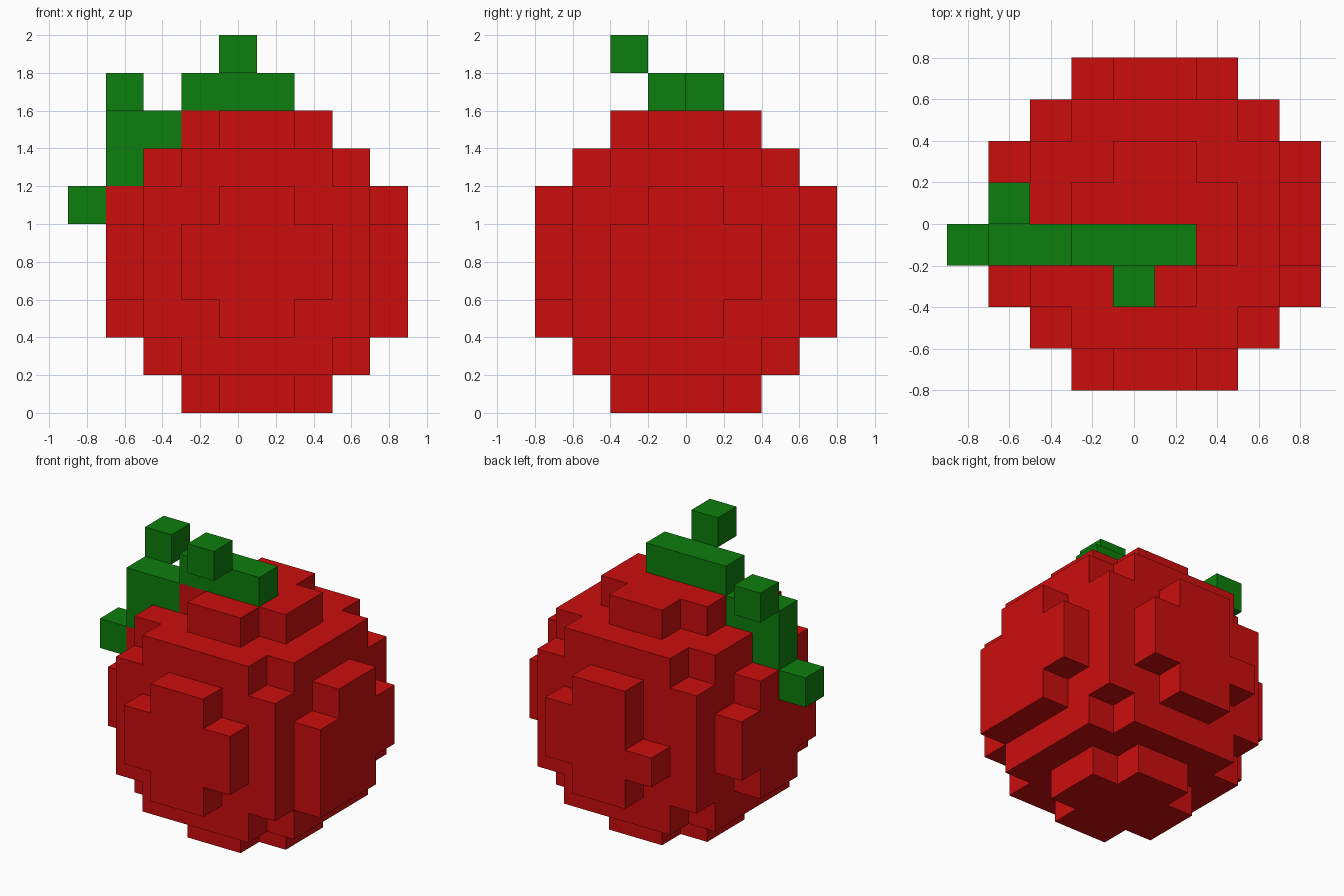
import bpy, bmesh
from mathutils import Vector

if "Cube" in bpy.data.objects:
    bpy.data.objects.remove(bpy.data.objects["Cube"])

S = 0.2                               # block size
ORIGIN = Vector((-0.7, -0.8, 0.0))    # lower corner of the 8x8x8 fruit grid


def material(name, rgb):
    m = bpy.data.materials.new(name)
    m.diffuse_color = (*rgb, 1.0)
    m.use_nodes = True
    m.node_tree.nodes["Principled BSDF"].inputs["Base Color"].default_value = m.diffuse_color
    return m


def block_object(name, cells, mat):
    """Outer skin of a set of grid blocks, as one flat-shaded object."""
    bm = bmesh.new()
    for c in cells:
        for axis in range(3):
            for d in (-1, 1):
                step = [0, 0, 0]
                step[axis] = d
                if tuple(a + b for a, b in zip(c, step)) in cells:
                    continue
                n = Vector(step)
                u = Vector([float(k == (axis + 1) % 3) for k in range(3)])
                w = n.cross(u)
                mid = Vector(c) + Vector((0.5, 0.5, 0.5)) + n * 0.5
                pts = [mid + (u * a + w * b) * 0.5
                       for a, b in ((-1, -1), (1, -1), (1, 1), (-1, 1))]
                bm.faces.new([bm.verts.new(ORIGIN + p * S) for p in pts])
    bmesh.ops.remove_doubles(bm, verts=bm.verts, dist=0.001)
    mesh = bpy.data.meshes.new(name)
    bm.to_mesh(mesh)
    bm.free()
    mesh.materials.append(mat)
    ob = bpy.data.objects.new(name, mesh)
    bpy.context.collection.objects.link(ob)
    return ob


def run(i0, i1, j, k):
    return {(i, j, k) for i in range(i0, i1 + 1)}


red = material("fruit red", (0.6, 0.004, 0.004))
green = material("leaf green", (0.004, 0.21, 0.004))

# round fruit: blocks whose centres lie in a ball of radius four blocks
R = range(8)
fruit = {(i, j, k) for i in R for j in R for k in R
         if sum((a - 3.5) ** 2 for a in (i, j, k)) < 16}
fruit.add((7, 2, 2))                  # extra block low on the right side
fruit.discard((2, 7, 4))              # missing block on the back
block_object("fruit", fruit, red)

# stem: bar across the top with a raised tip
block_object("stem", run(2, 4, 3, 8), green)
block_object("stem_tip", {(3, 2, 9)}, green)

# leaf drooping down the left side, with two loose end blocks
block_object("leaf", run(0, 1, 3, 7) | {(0, 3, 6)}, green)
block_object("leaf_upper_tip", {(0, 4, 8)}, green)
block_object("leaf_lower_tip", {(-1, 3, 5)}, green)
